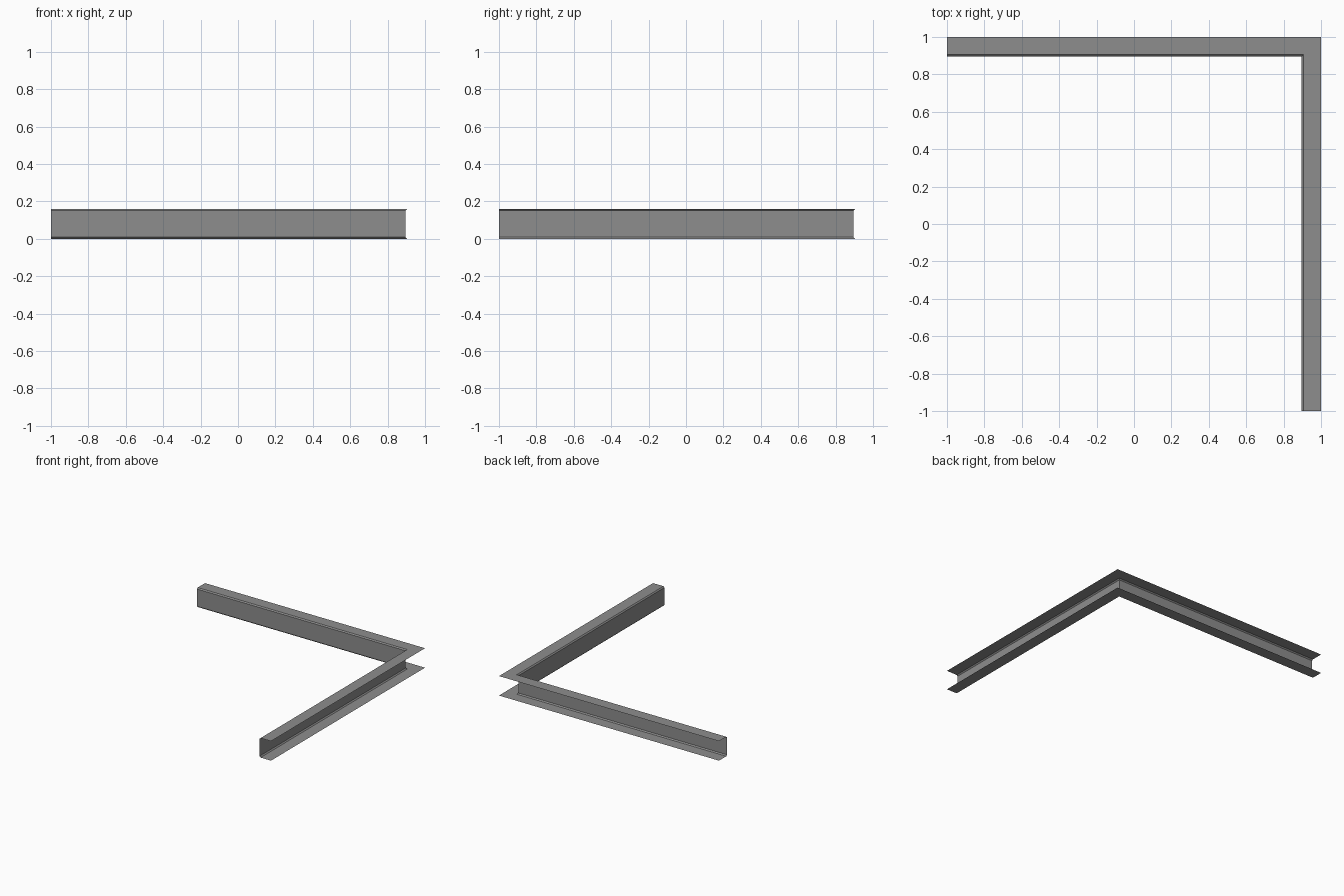
import bpy
import bmesh

cube = bpy.data.objects.get("Cube")
if cube:
    bpy.data.objects.remove(cube, do_unlink=True)

# Plain grey steel
steel = bpy.data.materials.new("steel_grey")
steel.use_nodes = True
colour = (0.27, 0.27, 0.27, 1)
steel.diffuse_color = colour
steel.node_tree.nodes["Principled BSDF"].inputs["Base Color"].default_value = colour

# Thin channel section: distance in from the outer edge, and height
HEIGHT, DEPTH, BEND = 0.16, 0.104, 0.009
section = [(0, 0), (DEPTH - BEND, 0), (DEPTH, BEND),
           (DEPTH, HEIGHT - BEND), (DEPTH - BEND, HEIGHT), (0, HEIGHT)]

# Sweep the section along both arms, mitred at the back left corner
bm = bmesh.new()
rows = []
for inset, z in section:
    edge = 1 - inset
    rows.append([bm.verts.new((x, y, z))
                 for x, y in ((-1, edge), (edge, edge), (edge, -1))])
for low, high in zip(rows, rows[1:]):
    for i in range(2):
        bm.faces.new((low[i], low[i + 1], high[i + 1], high[i]))
# The web faces the inside of the corner, the flanges face up and down
bmesh.ops.recalc_face_normals(bm, faces=bm.faces)
bm.normal_update()
if max(bm.faces, key=lambda f: f.calc_center_median().z).normal.z < 0:
    bmesh.ops.reverse_faces(bm, faces=bm.faces)

mesh = bpy.data.meshes.new("corner_channel")
bm.to_mesh(mesh)
bm.free()
mesh.materials.append(steel)
channel = bpy.data.objects.new("corner_channel", mesh)
bpy.context.collection.objects.link(channel)
